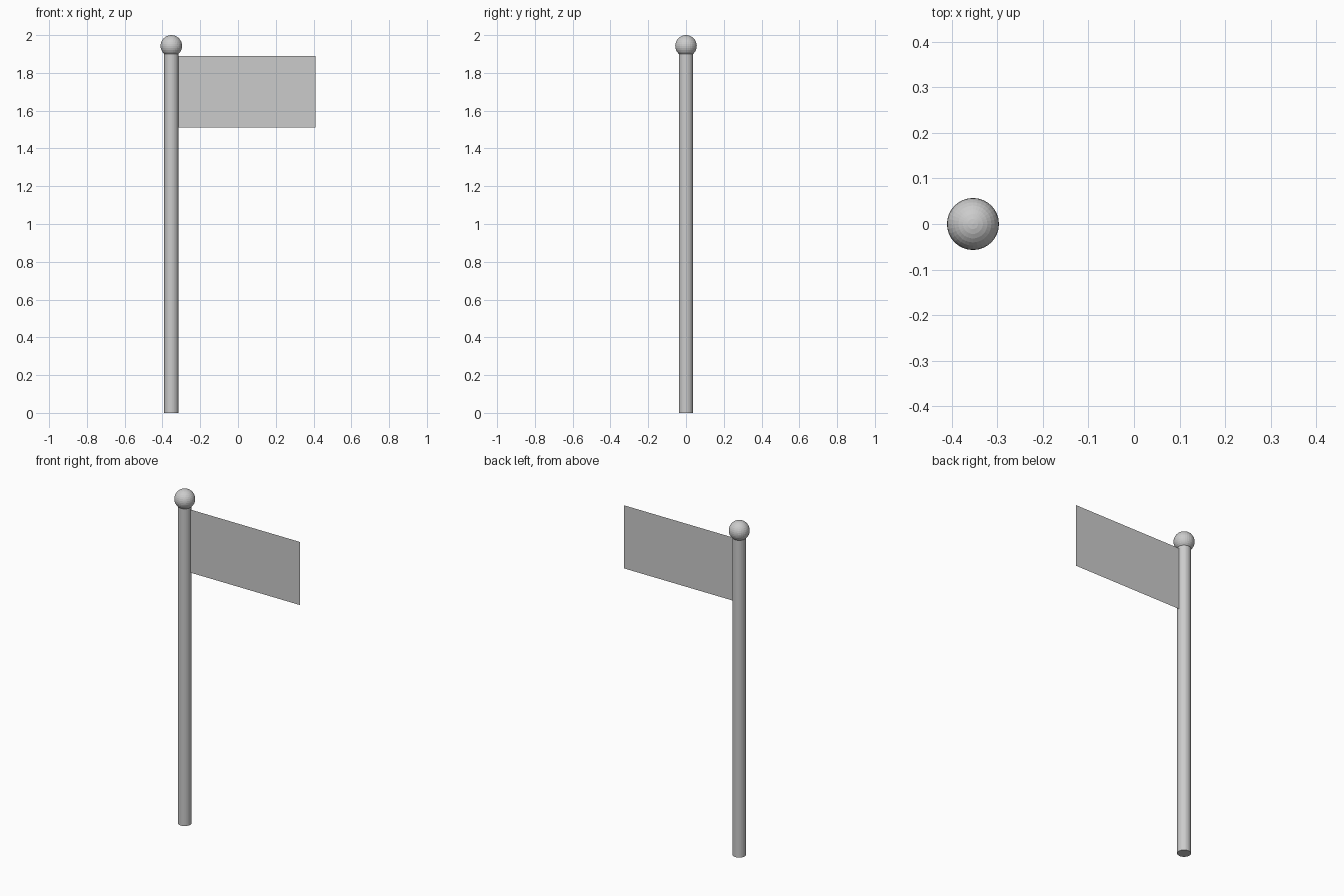
import bpy

if "Cube" in bpy.data.objects:
    bpy.data.objects.remove(bpy.data.objects["Cube"])

POLE_X = -0.353
POLE_R = 0.0375
BALL_R = 0.057

# Pole
bpy.ops.mesh.primitive_cylinder_add(vertices=32, radius=POLE_R, depth=1.902,
                                    location=(POLE_X, 0, 0.951))
bpy.context.object.name = "pole"

# Ball on top of the pole
bpy.ops.mesh.primitive_uv_sphere_add(segments=32, ring_count=16, radius=BALL_R,
                                     location=(POLE_X, 0, 2 - BALL_R))
bpy.context.object.name = "ball_finial"

# Flag: a single flat sheet, its inner edge just inside the pole
x0, x1 = POLE_X + POLE_R - 0.003, 0.41
z0, z1 = 1.511, 1.889
mesh = bpy.data.meshes.new("flag")
mesh.from_pydata([(x0, 0, z0), (x1, 0, z0), (x1, 0, z1), (x0, 0, z1)], [], [(0, 1, 2, 3)])
flag = bpy.data.objects.new("flag", mesh)
bpy.context.collection.objects.link(flag)
